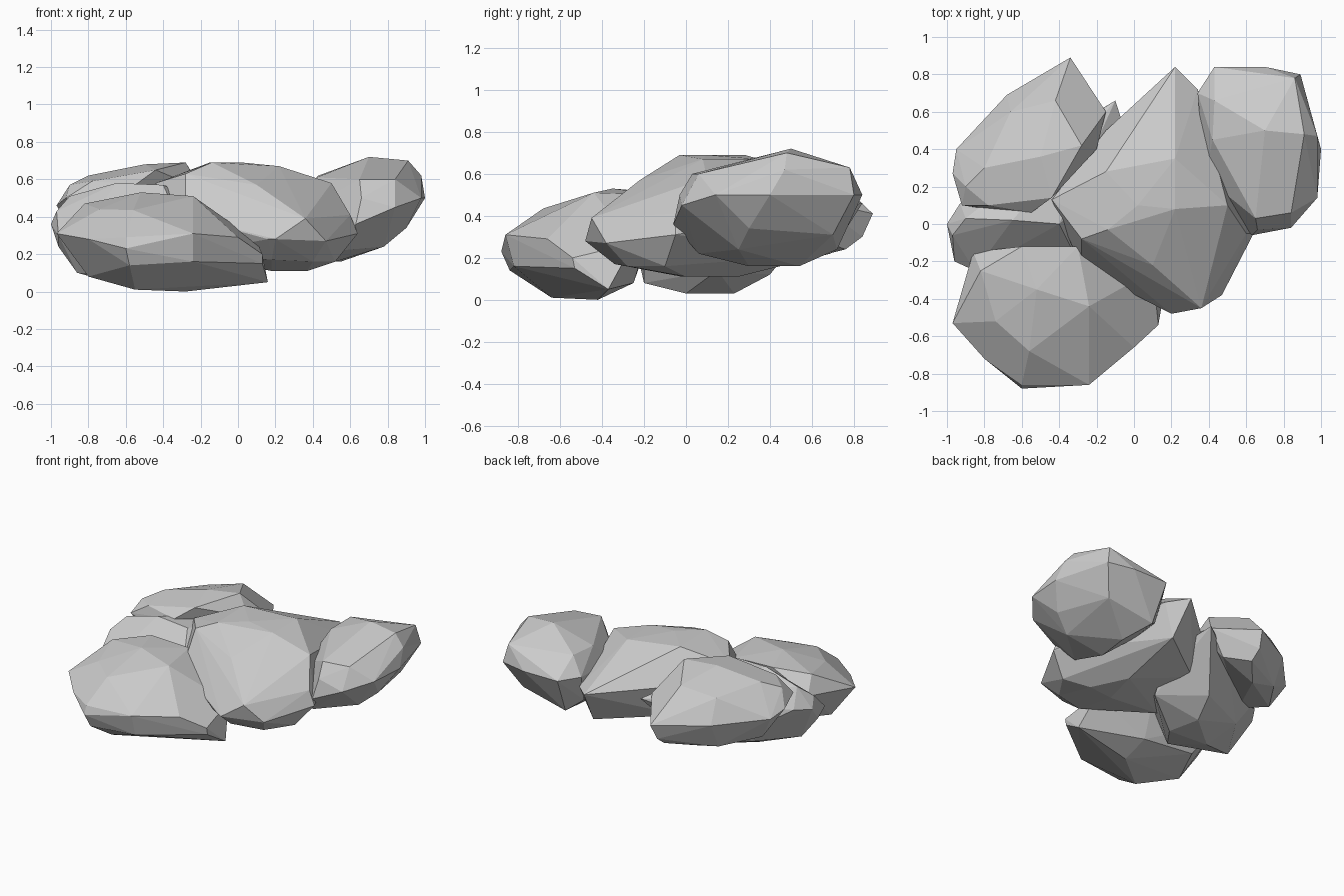
import bpy, bmesh
from math import radians


def rock(name, crown, girdle, base):
    """Faceted boulder: convex hull of its crown, widest ring and underside."""
    bm = bmesh.new()
    for p in crown + girdle + base:
        bm.verts.new(p)
    res = bmesh.ops.convex_hull(bm, input=bm.verts)
    loose = {g for g in res["geom_interior"] + res["geom_unused"]
             if isinstance(g, bmesh.types.BMVert)}
    bmesh.ops.delete(bm, geom=list(loose), context='VERTS')
    bmesh.ops.dissolve_limit(bm, angle_limit=radians(3), verts=bm.verts, edges=bm.edges)
    bmesh.ops.recalc_face_normals(bm, faces=bm.faces)
    mesh = bpy.data.meshes.new(name)
    bm.to_mesh(mesh)
    bm.free()
    obj = bpy.data.objects.new(name, mesh)
    bpy.context.collection.objects.link(obj)
    return obj


# front left boulder
rock("front_rock",
     [(-.52, -.35, .53), (-.24, -.44, .51), (-.82, -.25, .47), (-.74, -.52, .44),
      (-.3, -.12, .5), (-.6, -.12, .51), (-.56, -.68, .435)],
     [(-.97, -.53, .31), (-.6, -.86, .29), (-.24, -.86, .31), (0, -.66, .29),
      (.13, -.54, .2), (-.86, -.15, .36), (.1, -.25, .27), (-.8, -.72, .28)],
     [(-.6, -.88, .23), (-.58, -.84, .14), (-.24, -.82, .16), (.13, -.53, .15),
      (.16, -.37, .05), (-.55, -.64, .01), (-.28, -.42, 0), (-.8, -.5, .08),
      (-.3, -.25, .08), (-.7, -.25, .12)])

# large central boulder
rock("centre_rock",
     [(-.15, .28, .69), (-.14, -.03, .69), (.02, .1, .69), (.22, .35, .67),
      (.22, .08, .67), (.5, .1, .58), (-.28, -.08, .63), (.1, -.22, .57),
      (-.44, .13, .58)],
     [(-.43, .1, .45), (-.28, -.23, .4), (.16, -.46, .28), (.36, -.45, .39),
      (.2, -.48, .28), (.6, -.05, .41), (.64, -.05, .31), (.47, -.38, .27),
      (.22, .84, .46), (.34, .72, .44), (-.15, .5, .48)],
     [(.18, -.34, .17), (.4, -.28, .16), (.18, -.02, .11), (.37, 0, .11),
      (.52, -.1, .16), (-.28, -.1, .2), (.25, .25, .11), (.25, .69, .22),
      (-.2, .35, .24)])

# right boulder
rock("right_rock",
     [(.7, .5, .72), (.91, .48, .7), (.42, .45, .61), (.65, .03, .6),
      (.86, .78, .63), (.43, .66, .62), (.84, .06, .6)],
     [(.98, .47, .62), (1, .4, .5), (.98, .14, .5), (.84, -.02, .45),
      (.63, -.06, .36), (.66, -.03, .5), (.89, .8, .5), (.7, .84, .5),
      (.43, .84, .5), (.34, .7, .5), (.38, .25, .45)],
     [(.9, .3, .34), (.8, .7, .31), (.78, .25, .24), (.55, .06, .22),
      (.52, .3, .16), (.55, .54, .16), (.45, .72, .24), (.36, .64, .31),
      (.37, .45, .28)])

# long low boulder wedged between the others
rock("middle_rock",
     [(-.65, .02, .58), (-.4, 0, .57), (-.9, .03, .51), (-.45, .25, .55)],
     [(-1, 0, .36), (-.97, -.06, .43), (-.96, -.2, .3), (-.85, -.25, .3),
      (-.93, .11, .38), (-.8, .22, .3), (-.4, .48, .33), (-.1, .66, .45),
      (0, .35, .35), (-.3, -.2, .35)],
     [(-.96, -.12, .24), (-.86, -.08, .1), (-.6, .02, .03), (-.3, 0, .03),
      (-.35, .23, .03), (-.3, .4, .12), (-.68, .22, .13), (-.05, .15, .14),
      (-.45, -.2, .08)])

# back left boulder
rock("back_rock",
     [(-.5, .36, .68), (-.28, .42, .69), (-.8, .3, .62), (-.9, .2, .57),
      (-.42, .66, .63), (-.66, .6, .58), (-.44, .14, .65), (-.78, .1, .59)],
     [(-.97, .27, .46), (-.95, .4, .43), (-.68, .69, .42), (-.34, .89, .41),
      (-.15, .6, .48), (-.2, .4, .55), (-.55, .06, .57), (-.78, .08, .48),
      (-.92, .1, .5)],
     [(-.36, .84, .3), (-.36, .76, .24), (-.68, .6, .24), (-.85, .35, .26),
      (-.5, .6, .2), (-.75, .16, .3), (-.25, .6, .3)])
